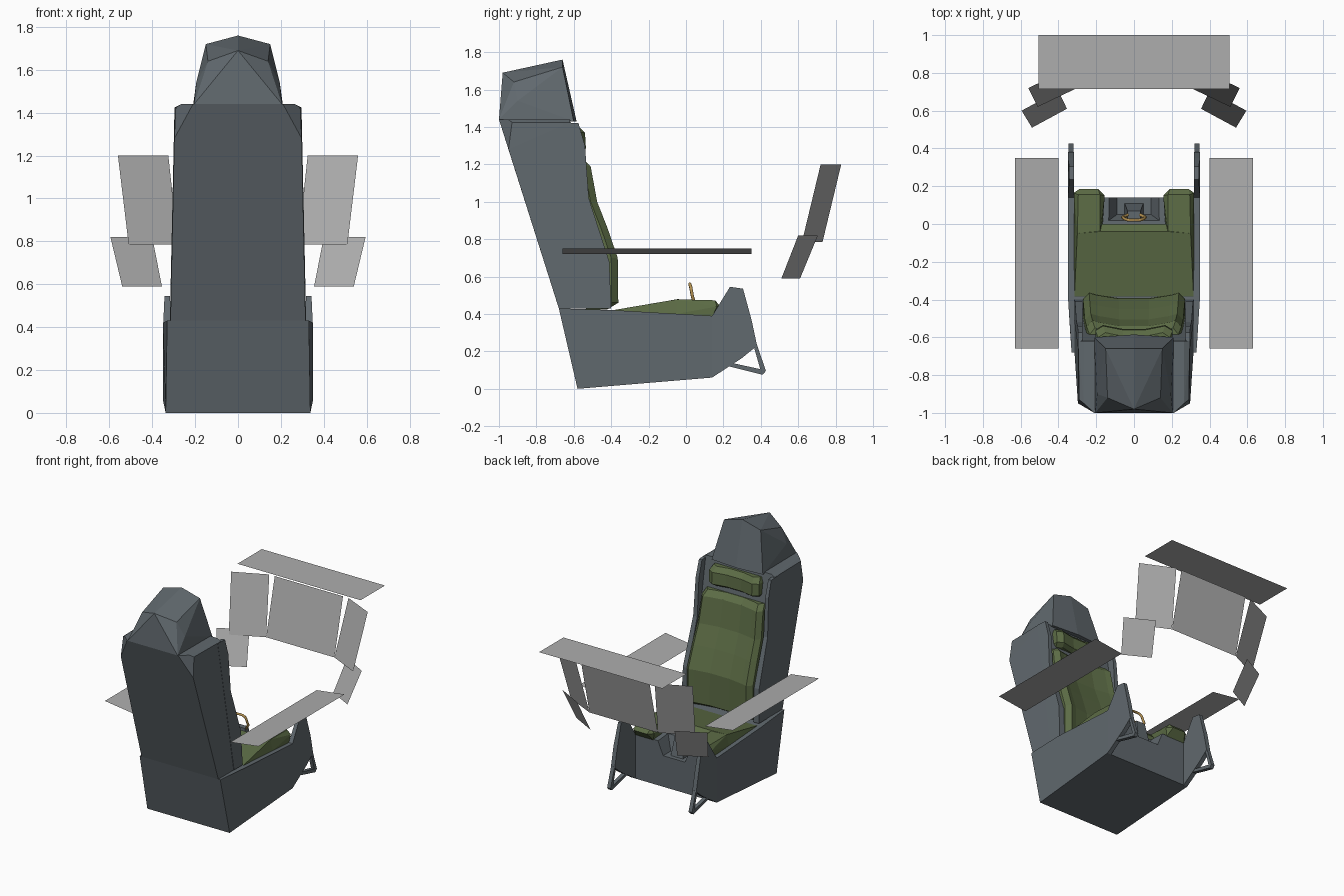
import bpy, bmesh
from mathutils import Vector

if "Cube" in bpy.data.objects:
    bpy.data.objects.remove(bpy.data.objects["Cube"])


def material(name, rgb):
    m = bpy.data.materials.new(name)
    m.diffuse_color = (*rgb, 1)
    m.use_nodes = True
    m.node_tree.nodes["Principled BSDF"].inputs["Base Color"].default_value = m.diffuse_color
    return m


GREY = material("seat_grey", (0.118, 0.14, 0.155))
GREEN = material("cushion_green", (0.107, 0.15, 0.06))
GLASS = material("panel_grey", (0.42, 0.42, 0.42))
GOLD = material("handle_gold", (0.45, 0.28, 0.08))


def finish(name, bm, mat, fix=True):
    if fix:
        bmesh.ops.recalc_face_normals(bm, faces=bm.faces)
    me = bpy.data.meshes.new(name)
    bm.to_mesh(me)
    bm.free()
    me.materials.append(mat)
    ob = bpy.data.objects.new(name, me)
    bpy.context.scene.collection.objects.link(ob)
    return ob


def hull(name, pts, mat, mirror=True):
    """Convex solid; points are mirrored over x when asked."""
    bm = bmesh.new()
    pts = set(pts)
    if mirror:
        pts |= {(-x, y, z) for x, y, z in pts}
    for p in sorted(pts):
        bm.verts.new(p)
    bmesh.ops.convex_hull(bm, input=bm.verts)
    bmesh.ops.delete(bm, geom=[v for v in bm.verts if not v.link_faces], context='VERTS')
    bmesh.ops.dissolve_limit(bm, angle_limit=0.02, verts=bm.verts, edges=bm.edges)
    return finish(name, bm, mat)


def prism(name, profile, xa, xb, mat):
    """Side profile (y, z) spanning xa(y, z) to xb(y, z)."""
    bm = bmesh.new()
    a = [bm.verts.new((xa(y, z), y, z)) for y, z in profile]
    b = [bm.verts.new((xb(y, z), y, z)) for y, z in profile]
    bm.faces.new(a)
    bm.faces.new(b[::-1])
    n = len(a)
    for i in range(n):
        bm.faces.new((a[i], b[i], b[(i + 1) % n], a[(i + 1) % n]))
    return finish(name, bm, mat)


def padded(name, rows, stations, mat):
    """Cushion lofted over rows (y, z, half width) with a cross-section."""
    bm = bmesh.new()
    section = [(-u, d) for u, d in stations] + [(u, d) for u, d in reversed(stations)]
    grid = [[bm.verts.new((u * w, y + d, z)) for u, d in section] for y, z, w in rows]
    for r0, r1 in zip(grid, grid[1:]):
        for i in range(len(section)):
            j = (i + 1) % len(section)
            bm.faces.new((r0[i], r0[j], r1[j], r1[i]))
    bm.faces.new(grid[0])
    bm.faces.new(grid[-1])
    return finish(name, bm, mat)


def sheet(name, pts, mat):
    bm = bmesh.new()
    bm.faces.new([bm.verts.new(p) for p in pts])
    return finish(name, bm, mat, fix=False)


def outer(y, z):
    """Half width of the tub, narrowing toward the back."""
    return 0.35 - max(0, -0.4 - y) * 0.07


# seat tub with a notch at the front for the handle
tub = prism("seat_tub", [(-0.58, 0), (0.14, 0.06), (0.14, 0.39), (-0.38, 0.42), (-0.68, 0.43)],
            lambda y, z: -outer(y, z), outer, GREY)
cutter = hull("notch_cutter", [(0.16, 0, 0.46), (0.09, 0.05, 0.29), (0.16, 0.3, 0.46),
                               (0.09, 0.3, 0.29)], GREY)
cutter.hide_render = True
cutter.hide_viewport = True
mod = tub.modifiers.new("notch", 'BOOLEAN')
mod.operation = 'DIFFERENCE'
mod.solver = 'EXACT'
mod.object = cutter

# back shell with chamfered upper corners
hull("back_shell", [(0.315, -0.68, 0.43), (0.315, -0.45, 0.43), (0.297, -0.949, 1.28),
                    (0.21, -1.0, 1.44), (0.265, -0.95, 1.44), (0.29, -0.93, 1.425),
                    (0.295, -0.62, 1.425), (0.265, -0.62, 1.44)], GREY)

# headrest housing
hull("headrest_housing", [(0, -0.98, 1.69), (0.14, -0.92, 1.64), (0.205, -1.0, 1.44),
                          (0.195, -0.9, 1.54), (0, -0.66, 1.76), (0.15, -0.66, 1.72),
                          (0.21, -0.60, 1.43), (0, -0.585, 1.43)], GREY)

for s, side in ((1, "right"), (-1, "left")):
    # raised cheek along the edge of the back shell
    prism("back_cheek_" + side,
          [(-0.50, 0.43), (-0.40, 0.43), (-0.41, 0.68), (-0.52, 1.02), (-0.54, 1.3),
           (-0.575, 1.42), (-0.66, 1.425)],
          lambda y, z: s * 0.272, lambda y, z: s * (0.318 - 0.022 * (z - 0.43)), GREY)
    # leg guard
    prism("leg_guard_" + side,
          [(0.14, 0.06), (0.30, 0.165), (0.38, 0.23), (0.35, 0.37), (0.305, 0.535),
           (0.235, 0.545), (0.14, 0.39)],
          lambda y, z: s * 0.318, lambda y, z: s * (0.35 - 0.05 * max(0, z - 0.4)), GREY)
    # V-shaped foot strut
    prism("foot_strut_" + side,
          [(0.23, 0.12), (0.41, 0.075), (0.427, 0.095), (0.38, 0.235), (0.36, 0.235),
           (0.397, 0.105), (0.25, 0.137)],
          lambda y, z: s * 0.32, lambda y, z: s * 0.348, GREY)
    # thigh pad beside the notch
    hull("thigh_pad_" + side,
         [(s * x, y, z) for x, y, z in
          ((0.17, -0.05, 0.4), (0.318, -0.05, 0.4), (0.17, 0.14, 0.385), (0.318, 0.14, 0.385),
           (0.155, 0.15, 0.44), (0.19, 0.185, 0.44), (0.29, 0.185, 0.44), (0.318, 0.165, 0.44),
           (0.18, -0.05, 0.478), (0.3, -0.05, 0.478), (0.18, 0.155, 0.473), (0.295, 0.155, 0.473))],
         GREEN, mirror=False)
    # side console, tilted inward
    sheet("side_console_" + side,
          [(s * 0.40, -0.66, 0.72), (s * 0.63, -0.66, 0.75),
           (s * 0.63, 0.35, 0.75), (s * 0.40, 0.35, 0.72)][::s], GLASS)
    # angled wing panels
    sheet("upper_wing_panel_" + side,
          [(s * 0.28, 0.73, 0.785), (s * 0.51, 0.62, 0.785),
           (s * 0.56, 0.72, 1.2), (s * 0.325, 0.83, 1.2)][::s], GLASS)
    sheet("lower_wing_panel_" + side,
          [(s * 0.355, 0.61, 0.59), (s * 0.54, 0.51, 0.59),
           (s * 0.595, 0.60, 0.82), (s * 0.40, 0.705, 0.82)][::s], GLASS)

# centre and top panels
sheet("centre_panel", [(-0.28, 0.73, 0.785), (0.28, 0.73, 0.785),
                       (0.28, 0.83, 1.2), (-0.28, 0.83, 1.2)], GLASS)
sheet("top_panel", [(-0.505, 0.715, 1.275), (0.505, 0.715, 1.275),
                    (0.505, 1.0, 1.275), (-0.505, 1.0, 1.275)], GLASS)

# seat cushion
hull("seat_cushion", [(0.318, -0.42, 0.40), (0.315, -0.38, 0.422), (0.318, -0.02, 0.4),
                      (0.30, -0.05, 0.478), (0.18, -0.04, 0.48), (0.18, 0.0, 0.44),
                      (0.18, 0.0, 0.39)], GREEN)

# back cushion and head pillow
padded("back_cushion",
       [(-0.42, 0.425, 0.25), (-0.362, 0.46, 0.27), (-0.365, 0.70, 0.27), (-0.42, 0.86, 0.265),
        (-0.475, 1.0, 0.26), (-0.51, 1.19, 0.25), (-0.55, 1.23, 0.235)],
       [(0.3, -0.03), (0.72, -0.012), (0.88, 0), (1, -0.035), (1, -0.12)][::1], GREEN)
padded("head_pillow",
       [(-0.565, 1.265, 0.19), (-0.535, 1.285, 0.205), (-0.54, 1.37, 0.205), (-0.575, 1.405, 0.19)],
       [(0.3, -0.02), (0.8, 0), (1, -0.025), (1, -0.09)], GREEN)

# handle pedestal
hull("handle_pedestal", [(0.05, 0.03, 0.28), (0.05, 0.11, 0.28), (0.035, 0.03, 0.46),
                         (0.035, 0.07, 0.46)], GREY)

# pull handle loop
curve = bpy.data.curves.new("pull_handle", 'CURVE')
curve.dimensions = '3D'
curve.bevel_depth = 0.009
curve.bevel_resolution = 1
spline = curve.splines.new('POLY')
loop = [(-0.03, 0.05, 0.45), (-0.06, 0.035, 0.49), (-0.045, 0.025, 0.545), (-0.025, 0.02, 0.56),
        (0.025, 0.02, 0.56), (0.045, 0.025, 0.545), (0.06, 0.035, 0.49), (0.03, 0.05, 0.45)]
spline.points.add(len(loop) - 1)
for p, co in zip(spline.points, loop):
    p.co = (*co, 1)
spline.use_cyclic_u = True
curve.materials.append(GOLD)
handle = bpy.data.objects.new("pull_handle", curve)
bpy.context.scene.collection.objects.link(handle)
